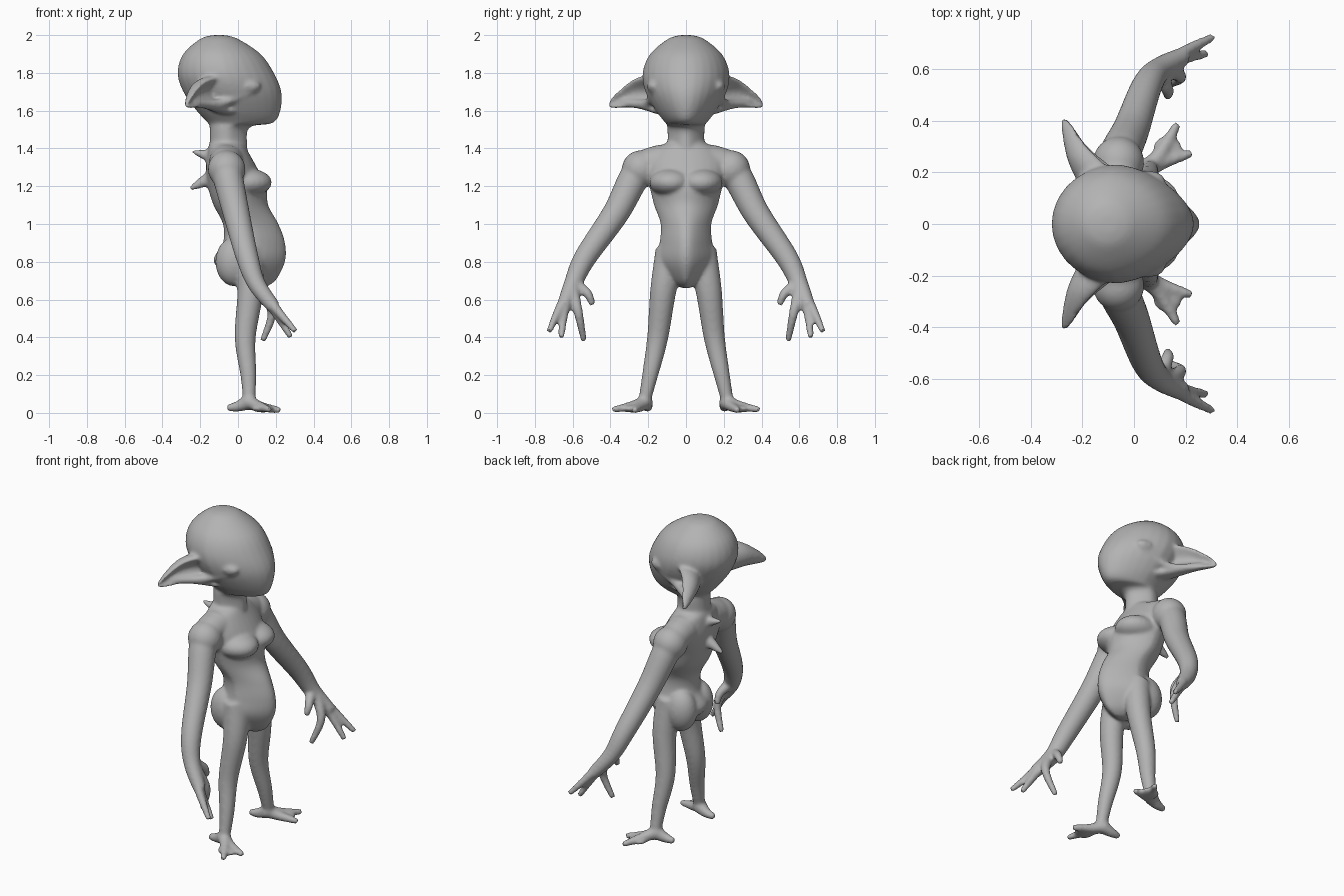
import bpy, bmesh, math
from mathutils import Vector, Matrix

cube = bpy.data.objects.get("Cube")
if cube:
    bpy.data.objects.remove(cube, do_unlink=True)

grey = (0.45, 0.45, 0.45, 1)
skin = bpy.data.materials.new("grey_skin")
skin.use_nodes = True
skin.diffuse_color = grey
skin.node_tree.nodes["Principled BSDF"].inputs["Base Color"].default_value = grey

bm = bmesh.new()
SEGMENTS = 28
ANGLES = [math.tau * i / SEGMENTS for i in range(SEGMENTS)]


def catmull(before, start, end, after, t):
    """Point on the smooth curve between start and end."""
    linear = end - before
    square = 2 * before - 5 * start + 4 * end - after
    cubic = 3 * (start - end) + after - before
    return start + t / 2 * (linear + t * (square + t * cubic))


def resample(keys, steps=6):
    """Smooth curve through a few keys, as vectors with their fraction along it."""
    keys = [Vector(key) for key in keys]
    last = len(keys) - 1
    samples = []
    for index in range(last * steps + 1):
        i = min(index // steps, last - 1)
        t = index / steps - i
        point = catmull(keys[max(i - 1, 0)], keys[i], keys[i + 1], keys[min(i + 2, last)], t)
        samples.append((point, index / (last * steps)))
    return samples


def skin_rings(rings):
    """Join successive rings with quads and close both ends."""
    loops = [[bm.verts.new(position) for position in ring] for ring in rings]
    for lower, upper in zip(loops, loops[1:]):
        for i in range(SEGMENTS):
            j = (i + 1) % SEGMENTS
            bm.faces.new((lower[i], lower[j], upper[j], upper[i]))
    bm.faces.new(loops[0][::-1])
    bm.faces.new(loops[-1])


def stack(keys, keel):
    """Level rings from height, back, front and half width; the keel sharpens the front downwards."""
    rings = []
    for (height, back, front, half), fraction in resample(keys):
        middle, depth = (back + front) / 2, (front - back) / 2
        ring = []
        for angle in ANGLES:
            narrowing = 1 - keel * fraction * max(0, math.cos(angle))
            ring.append(Vector((middle + depth * math.cos(angle),
                                half * math.sin(angle) * narrowing, height)))
        rings.append(ring)
    skin_rings(rings)


def tube(keys, thick, thin, side=1):
    """Round limb along a path, tapering evenly and mirrored by side."""
    path = [(Vector((p.x, p.y * side, p.z)), fraction) for p, fraction in resample(keys)]
    rings = []
    across = None
    for i, (point, fraction) in enumerate(path):
        following = path[min(i + 1, len(path) - 1)][0]
        previous = path[max(i - 1, 0)][0]
        tangent = (following - previous).normalized()
        # Carry the start direction along so the tube does not twist
        if across is None:
            across = tangent.orthogonal()
        across = (across - tangent * across.dot(tangent)).normalized()
        upward = tangent.cross(across)
        radius = thick + (thin - thick) * fraction
        rings.append([point + radius * (math.cos(angle) * across + math.sin(angle) * upward)
                      for angle in ANGLES])
    skin_rings(rings)


def ball(center, size):
    placement = Matrix.Translation(center) @ Matrix.Diagonal((*size, 1))
    bmesh.ops.create_uvsphere(bm, u_segments=24, v_segments=16, radius=1, matrix=placement)


def ear(side):
    """Leaf that narrows to its tip, scooped on the forward side."""
    outward = Vector((0.93, 0.36 * side, 0))
    rings = []
    for point, fraction in resample([(-.1, .13, 1.69), (-.21, .27, 1.69), (-.27, .41, 1.63)]):
        center = Vector((point.x, point.y * side, point.z))
        high = 0.11 - 0.095 * fraction ** 1.4
        deep = 0.15 - 0.13 * fraction ** 0.8
        ring = []
        for angle in ANGLES:
            forward = math.cos(angle)
            if forward > 0:
                forward = 0.9 * forward - 1.1 * forward ** 3
            lift = Vector((0, 0, high * math.sin(angle)))
            ring.append(center + outward * deep * (forward + 0.3) + lift)
        rings.append(ring)
    skin_rings(rings)


# Head, running down into the neck
stack([(2, -.13, -.07, .03), (1.98, -.2, 0, .095), (1.9, -.29, .12, .19), (1.8, -.32, .19, .23),
       (1.7, -.29, .23, .215), (1.6, -.22, .225, .16), (1.535, -.16, .185, .11),
       (1.51, -.15, .06, .1), (1.4, -.15, .05, .1), (1.3, -.15, .05, .12)], keel=0.4)

# Torso with a keeled belly and rounded rump
stack([(1.43, -.15, .03, .1), (1.39, -.16, .05, .18), (1.3, -.17, .1, .23), (1.2, -.16, .15, .195),
       (1.1, -.13, .16, .17), (1, -.08, .215, .135), (.9, -.08, .25, .14), (.8, -.13, .25, .16),
       (.7, -.02, .2, .08), (.66, .05, .14, .02)], keel=0.6)

for side in (1, -1):
    ear(side)
    # Lower ear rim running forward to the eye ridge
    tube([(-.24, .33, 1.64), (-.09, .2, 1.64), (.09, .165, 1.72)], thick=0.022, thin=0.026, side=side)
    ball(center=(.05, .172 * side, 1.73), size=(.07, .036, .036))
    # Chest and rump
    ball(center=(.045, .08 * side, 1.22), size=(.135, .115, .075))
    ball(center=(-.02, .08 * side, .8), size=(.1, .085, .13))
    # Shoulder and arm
    tube([(-.06, .12, 1.33), (-.06, .25, 1.28), (-.01, .37, 1.06), (.05, .535, .82),
          (.1, .6, .68), (.19, .65, .56)], thick=0.095, thin=0.036, side=side)
    ball(center=(-.06, .24, 1.29) if side > 0 else (-.06, -.24, 1.29), size=(.1, .1, .1))
    # Two outer fingers, the long curled finger and the thumb
    for finger in ([(.15, .63, .62), (.21, .675, .54), (.305, .725, .43)],
                   [(.15, .62, .61), (.2, .645, .53), (.28, .66, .4)],
                   [(.13, .6, .65), (.18, .57, .53), (.13, .54, .38)],
                   [(.1, .585, .68), (.13, .52, .63), (.13, .495, .57)]):
        tube(finger, thick=0.034, thin=0.016, side=side)
    # Leg, with the knee bent back
    tube([(.05, .08, .86), (.065, .12, .65), (.038, .15, .4), (.055, .19, .2), (.06, .225, .04)],
         thick=0.083, thin=0.029, side=side)
    # Two toes and the heel spur, joined by a web
    for toe in ([(.05, .215, .06), (.1, .27, .04), (.17, .39, .016)],
                [(.05, .215, .06), (.11, .24, .035), (.225, .275, .014)],
                [(.05, .215, .055), (0, .205, .035), (-.06, .2, .026)]):
        tube(toe, thick=0.042, thin=0.016, side=side)
    ball(center=(.13, .285 * side, .022), size=(.06, .06, .02))

# Spines down the back
tube([(-.1, 0, 1.34), (-.17, 0, 1.365), (-.245, 0, 1.385)], thick=0.05, thin=0.008)
tube([(-.1, 0, 1.25), (-.17, 0, 1.23), (-.255, 0, 1.185)], thick=0.06, thin=0.01)

bmesh.ops.recalc_face_normals(bm, faces=bm.faces)
mesh = bpy.data.meshes.new("creature_body")
bm.to_mesh(mesh)
bm.free()
mesh.materials.append(skin)
body = bpy.data.objects.new("creature_body", mesh)
bpy.context.collection.objects.link(body)

# Fuse all the overlapping parts into one smooth skin
fuse = body.modifiers.new("fuse", 'REMESH')
fuse.mode = 'VOXEL'
fuse.voxel_size = 0.009
fuse.use_smooth_shade = True
relax = body.modifiers.new("relax", 'SMOOTH')
relax.factor = 0.5
relax.iterations = 12
